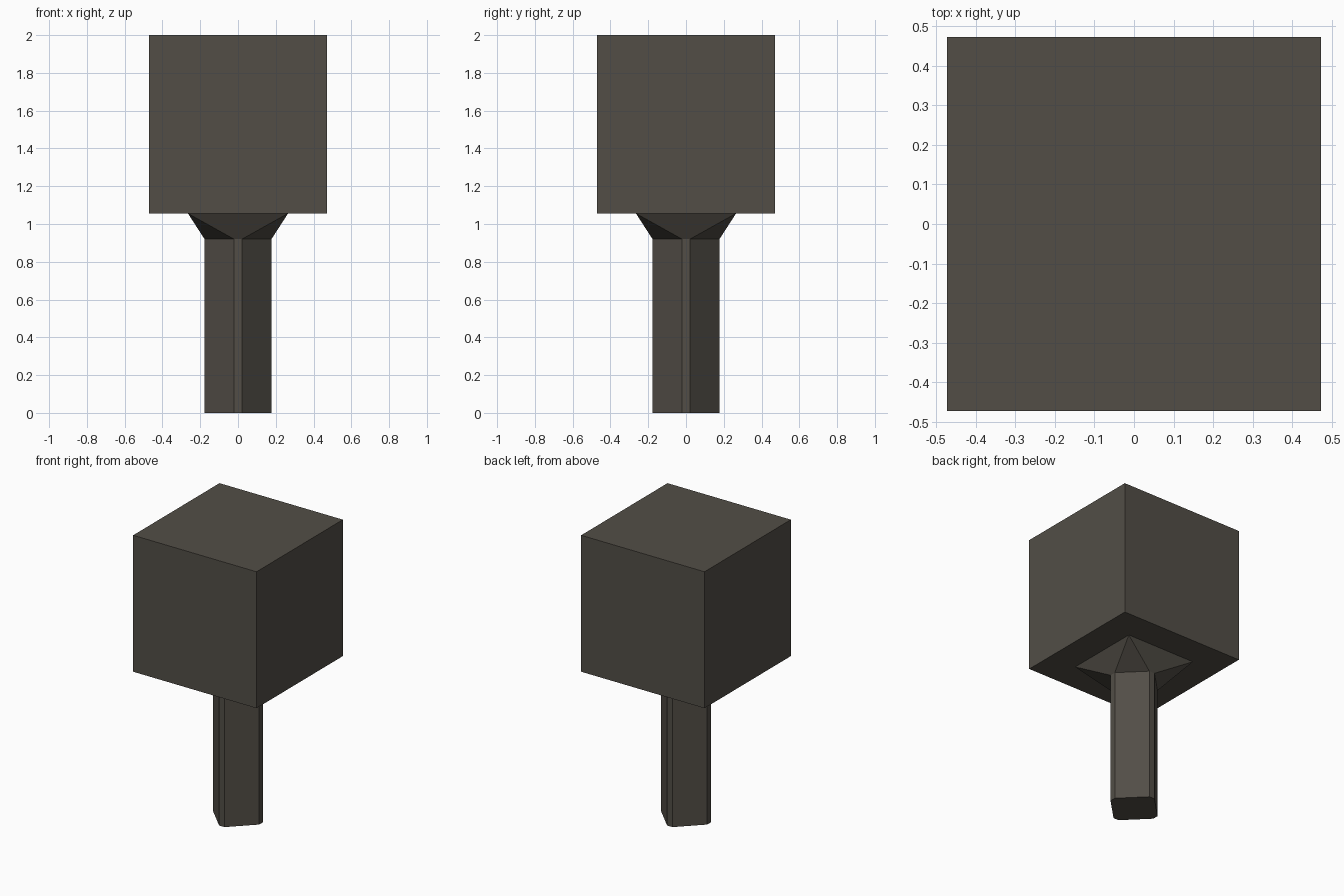
import bpy, bmesh

if "Cube" in bpy.data.objects:
    bpy.data.objects.remove(bpy.data.objects["Cube"])

def material(name, rgb):
    m = bpy.data.materials.new(name)
    m.diffuse_color = (*rgb, 1)
    m.use_nodes = True
    m.node_tree.nodes["Principled BSDF"].inputs["Base Color"].default_value = m.diffuse_color
    return m

def finish(name, bm, mat):
    bmesh.ops.recalc_face_normals(bm, faces=bm.faces[:])
    me = bpy.data.meshes.new(name)
    bm.to_mesh(me)
    bm.free()
    me.materials.append(mat)
    ob = bpy.data.objects.new(name, me)
    bpy.context.collection.objects.link(ob)
    return ob

stone = material("dark warm grey", (0.085, 0.076, 0.062))

# Block on top
HALF, Z_BLOCK = 0.472, 1.056
bm = bmesh.new()
bmesh.ops.create_cube(bm, size=2 * HALF)
bmesh.ops.translate(bm, verts=bm.verts[:], vec=(0, 0, Z_BLOCK + HALF))
finish("block", bm, stone)

# Post: a diagonal square with clipped corners, flaring to a square collar
R, C, Z_POST, COLLAR = 0.177, 0.021, 0.92, 0.265
octagon = [(R, -C), (R, C), (C, R), (-C, R), (-R, C), (-R, -C), (-C, -R), (C, -R)]
square = [(COLLAR, -COLLAR), (COLLAR, COLLAR), (-COLLAR, COLLAR), (-COLLAR, -COLLAR)]
bm = bmesh.new()
low = [bm.verts.new((x, y, 0)) for x, y in octagon]
mid = [bm.verts.new((x, y, Z_POST)) for x, y in octagon]
top = [bm.verts.new((x, y, Z_BLOCK)) for x, y in square]
bm.faces.new(low[::-1])
bm.faces.new(top)
for i in range(8):
    j = (i + 1) % 8
    bm.faces.new((low[i], low[j], mid[j], mid[i]))
for k in range(4):
    a, b, c = mid[2 * k], mid[2 * k + 1], mid[(2 * k + 2) % 8]
    corner = top[(k + 1) % 4]
    bm.faces.new((a, b, corner, top[k]))   # trapezoid under each collar side
    bm.faces.new((b, c, corner))           # triangle up to each collar corner
finish("post", bm, stone)
